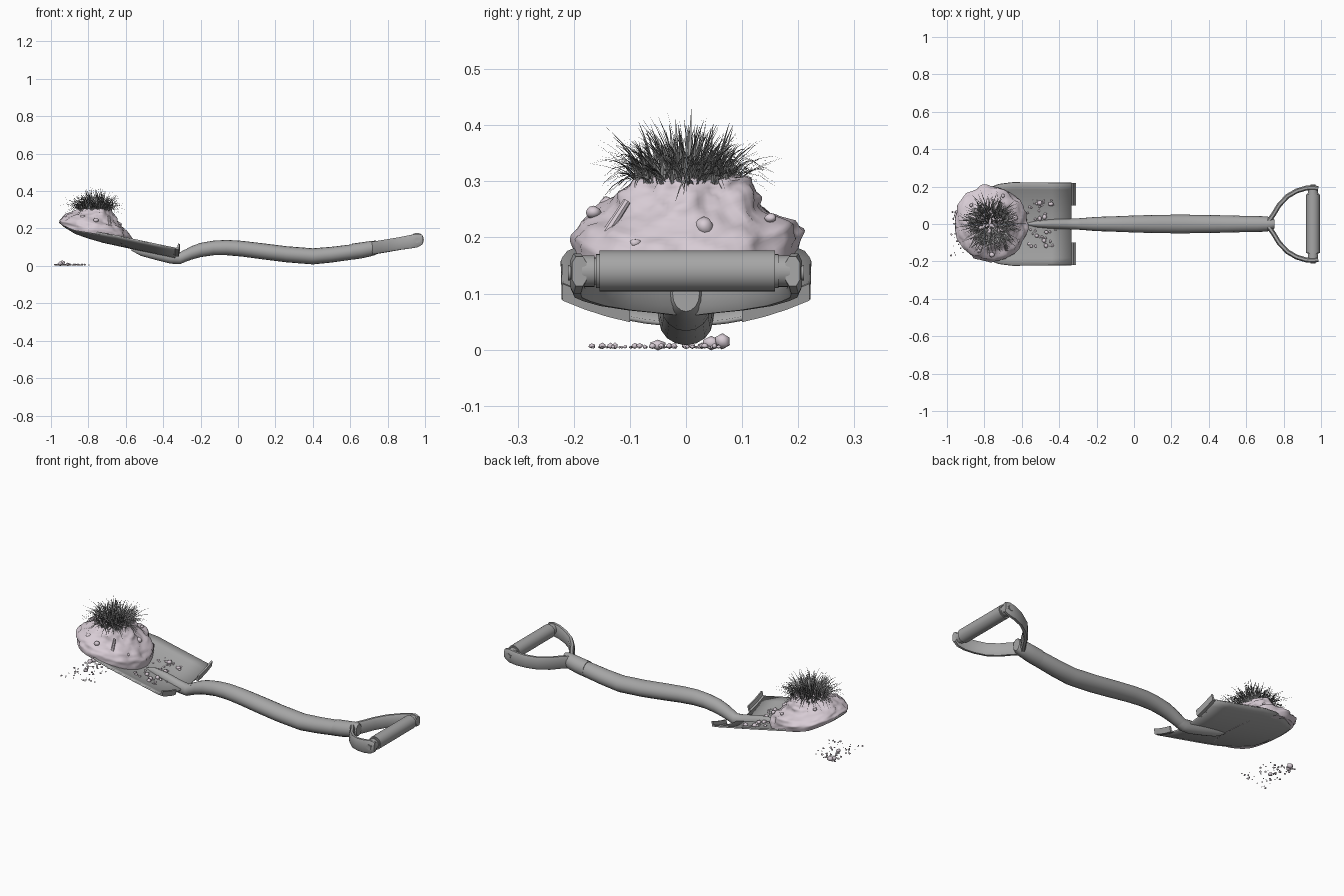
import bpy, bmesh, math, random
from mathutils import Vector, Matrix, noise

random.seed(4)
if "Cube" in bpy.data.objects:
    bpy.data.objects.remove(bpy.data.objects["Cube"])


def material(name, r, g, b):
    m = bpy.data.materials.new(name)
    m.use_nodes = True
    m.diffuse_color = (r, g, b, 1)
    m.node_tree.nodes["Principled BSDF"].inputs["Base Color"].default_value = (r, g, b, 1)
    return m


GREY = material("shovel grey", 0.38, 0.38, 0.38)
SOIL = material("pale soil", 0.68, 0.6, 0.66)
GRASS = material("grass grey", 0.33, 0.33, 0.33)


def finish(name, bm, mat, angle=40):
    bmesh.ops.recalc_face_normals(bm, faces=bm.faces)
    me = bpy.data.meshes.new(name)
    bm.to_mesh(me)
    bm.free()
    me.materials.append(mat)
    ob = bpy.data.objects.new(name, me)
    bpy.context.collection.objects.link(ob)
    bpy.ops.object.select_all(action="DESELECT")
    ob.select_set(True)
    bpy.context.view_layer.objects.active = ob
    if angle:
        bpy.ops.object.shade_smooth_by_angle(angle=math.radians(angle))
    return ob


def lerp(table, x):
    # Piecewise linear lookup in a list of (key, value) pairs
    for (a, p), (b, q) in zip(table, table[1:]):
        if x <= b:
            return p + (q - p) * max(0, (x - a) / (b - a))
    return table[-1][1]


def bridge(bm, rings, closed=True, caps=True):
    n = len(rings[0])
    for a, b in zip(rings, rings[1:]):
        for i in range(n if closed else n - 1):
            j = (i + 1) % n
            bm.faces.new((a[i], a[j], b[j], b[i]))
    if caps:
        bm.faces.new(rings[0])
        bm.faces.new(rings[-1])


def shaft(name, stations, sides=16):
    # Round bar along x; each station is (x, z, half width, half height)
    bm, rings = bmesh.new(), []
    for x, z, w, h in stations:
        ang = [math.tau * i / sides for i in range(sides)]
        rings.append([bm.verts.new((x, w * math.cos(a), z + h * math.sin(a))) for a in ang])
    bridge(bm, rings)
    return finish(name, bm, GREY)


def rod(name, centre, radius, length, bevel):
    # Cylinder lying along y
    bm = bmesh.new()
    bmesh.ops.create_cone(bm, cap_ends=True, segments=24, radius1=radius, radius2=radius, depth=length,
                          matrix=Matrix.Translation(centre) @ Matrix.Rotation(math.pi / 2, 4, "X"))
    rim = [e for e in bm.edges if abs(e.verts[0].co.y - e.verts[1].co.y) < 1e-4]
    bmesh.ops.bevel(bm, geom=rim, offset=bevel, segments=2, affect="EDGES")
    return finish(name, bm, GREY)


# Scoop: half width and centre height along its length, dished across
WIDTH = [(-.955, .035), (-.93, .09), (-.87, .14), (-.8, .185), (-.72, .213), (-.65, .222), (-.32, .22)]
KEEL = [(-.955, .235), (-.93, .212), (-.87, .175), (-.8, .15), (-.72, .127), (-.55, .09), (-.32, .042)]


def scoop_z(x, y):
    return lerp(KEEL, x) + y * y


bm, rows = bmesh.new(), []
for x in [k for k, _ in WIDTH[:-1]] + [-.55, -.44, -.335]:
    w = lerp(WIDTH, x)
    rows.append([bm.verts.new((x, w * v / 6, scoop_z(x, w * v / 6))) for v in range(-6, 7)])
bridge(bm, rows, closed=False, caps=False)
scoop = finish("scoop", bm, GREY, 35)
mod = scoop.modifiers.new("thickness", "SOLIDIFY")
mod.thickness, mod.offset = 0.008, 0

# Raised foot treads on the back edge of the scoop
for side, label in ((1, "left"), (-1, "right")):
    bm, rings = bmesh.new(), []
    for y in (.1, .14, .18, .22):
        z = scoop_z(-.325, y)
        prof = ((-.345, z), (-.317, z - .004), (-.311, z + .026), (-.32, z + .028), (-.325, z + .008))
        rings.append([bm.verts.new((x, side * y, h)) for x, h in prof])
    bridge(bm, rings)
    finish(label + "_foot_tread", bm, GREY, 30)

# Socket through the scoop, handle and ferrule
shaft("socket", [(-.57, .09, .008, .008), (-.52, .082, .018, .028), (-.44, .066, .026, .034),
                 (-.36, .046, .029, .034), (-.31, .041, .03, .032), (-.28, .056, .031, .034)])
shaft("handle", [(-.33, .037, .026, .026), (-.3, .046, .03, .031), (-.25, .069, .034, .036),
                 (-.2, .085, .038, .038), (-.13, .096, .04, .039), (-.06, .098, .043, .041),
                 (.02, .092, .046, .042), (.14, .077, .049, .043), (.26, .062, .05, .043),
                 (.4, .051, .048, .043), (.5, .06, .046, .042), (.6, .073, .043, .041), (.64, .079, .04, .04)])
shaft("ferrule", [(.61, .076, .044, .043), (.66, .083, .043, .043), (.71, .092, .04, .041),
                  (.735, .097, .035, .038), (.75, .1, .024, .032)])

# Forked yoke: rounded strap swept on each side to the grip
for side, label in ((1, "left"), (-1, "right")):
    bm, rings = bmesh.new(), []
    path = [(.715, .008), (.745, .05), (.775, .1), (.82, .148), (.87, .177), (.92, .192), (.96, .194), (.985, .19)]
    for i, (x, y) in enumerate(path):
        a, b = path[max(i - 1, 0)], path[min(i + 1, len(path) - 1)]
        t = Vector((b[0] - a[0], b[1] - a[1])).normalized()
        z = .094 + (x - .715) * .17
        half = .026 if i == len(path) - 1 else .034 + .002 * (i > 4)
        ring = []
        for u, v in ((-1, -.6), (-.5, -1), (.5, -1), (1, -.6), (1, .6), (.5, 1), (-.5, 1), (-1, .6)):
            ring.append(bm.verts.new((x - t.y * u * .013, side * (y + t.x * u * .013), z + v * half)))
        rings.append(ring)
    bridge(bm, rings)
    finish(label + "_yoke_arm", bm, GREY, 45)
    rod(label + "_grip_collar", (.957, side * .174, .14), .028, .03, .004)
    rod(label + "_grip_rivet", (.957, side * .204, .137), .018, .012, .004)
rod("grip", (.957, .002, .14), .0365, .325, .006)

# Soil clod resting in the scoop, with a lumpy surface
bm, rings = bmesh.new(), []
PROFILE = [(0, .97), (.25, 1), (.42, .92), (.55, .74), (.7, .61), (.82, .53), (.9, .48), (.96, .47), (1, .42), (1.02, .25)]
for k in range(31):
    t = 1.02 * k / 30
    s, ring = lerp(PROFILE, t), []
    for i in range(64):
        a = math.tau * i / 64
        c, d = math.cos(a), math.sin(a)
        bx, by = -.76 + .19 * c, .205 * d
        limit = .97 * lerp(WIDTH, bx)
        base = scoop_z(bx, max(-limit, min(limit, by))) - .004
        p = Vector((-.765 + .195 * c * s, .205 * d * s, base + (.308 - base) * t))
        lump = .022 * noise.noise(p * 14) + .009 * noise.noise(p * 45)
        ring.append(bm.verts.new(p + Vector((c, d, .3)) * lump * min(1, 4 * t)))
    rings.append(ring)
bridge(bm, rings)
finish("soil_clod", bm, SOIL, 60)


def stones(name, items, detail=1):
    # Rough pebbles; each item is (position, radius)
    bm = bmesh.new()
    for pos, r in items:
        geo = bmesh.ops.create_icosphere(bm, subdivisions=detail, radius=r)["verts"]
        stretch = Vector((random.uniform(.8, 1.25), random.uniform(.8, 1.25), random.uniform(.75, 1)))
        for v in geo:
            v.co = v.co * stretch * (1 + .25 * noise.noise(v.co / r + Vector(pos) * 50)) + Vector(pos)
    finish(name, bm, SOIL, 60)


# Pebbles stuck in the clod
stones("clod_pebbles", [((-.64, .032, .22), .02), ((-.83, -.14, .26), .016), ((-.76, -.165, .245), .012),
                        ((-.7, .15, .235), .01), ((-.87, .1, .285), .011), ((-.62, -.09, .19), .008)], 2)
# Small twig leaning on the clod
bm = bmesh.new()
low, high = Vector((-.68, -.15, .195)), Vector((-.69, -.105, .265))
turn = (high - low).to_track_quat("Z", "Y").to_matrix().to_4x4()
bmesh.ops.create_cone(bm, cap_ends=True, segments=8, radius1=.009, radius2=.007, depth=(high - low).length,
                      matrix=Matrix.Translation((low + high) / 2) @ turn)
finish("twig", bm, SOIL)

# Crumbs loose in the scoop and spilled on the ground
loose = []
for _ in range(45):
    x, y = random.uniform(-.57, -.42), random.choice((-1, 1)) * random.uniform(.025, .13)
    r = random.choice((.004, .006, .008, .013))
    loose.append(((x, y, scoop_z(x, y) + r * .7), r))
stones("scoop_crumbs", loose)
spill = [((-.94, .065, .015), .018), ((-.95, .045, .012), .014), ((-.91, -.05, .008), .012)]
for _ in range(75):
    r = random.choice((.003, .004, .006))
    spill.append(((random.gauss(-.91, .045), random.uniform(-.17, .07), r * .8 + .002), r))
stones("ground_crumbs", [s for s in spill if -.99 < s[0][0] < -.77])

# Grass tuft: tapered strips that arch outward
bm = bmesh.new()
for _ in range(620):
    a, rad = random.uniform(0, math.tau), math.sqrt(random.random())
    out = Vector((math.cos(a), math.sin(a), 0))
    lean = a + random.gauss(0, .6)
    way = Vector((math.cos(lean), math.sin(lean), 0))
    side = Vector((-way.y, way.x, random.uniform(-.3, .3)))
    root = Vector((-.765, 0, .295)) + out * rad * .092
    reach = random.uniform(.02, .1) * (.35 + .75 * rad)
    rise = random.uniform(.05, .135) * (1.1 - .4 * rad)
    droop = random.uniform(0, .075) * rad
    width, strip = random.uniform(.0018, .0035), []
    for k in range(6):
        t = k / 5
        p = root + way * reach * t ** 1.5 + Vector((0, 0, rise * t - droop * t ** 3))
        w = width * (1 - .92 * t ** 2)
        strip.append([bm.verts.new(p - side * w), bm.verts.new(p + side * w)])
    bridge(bm, strip, closed=False, caps=False)
finish("grass_tuft", bm, GRASS, 60)
